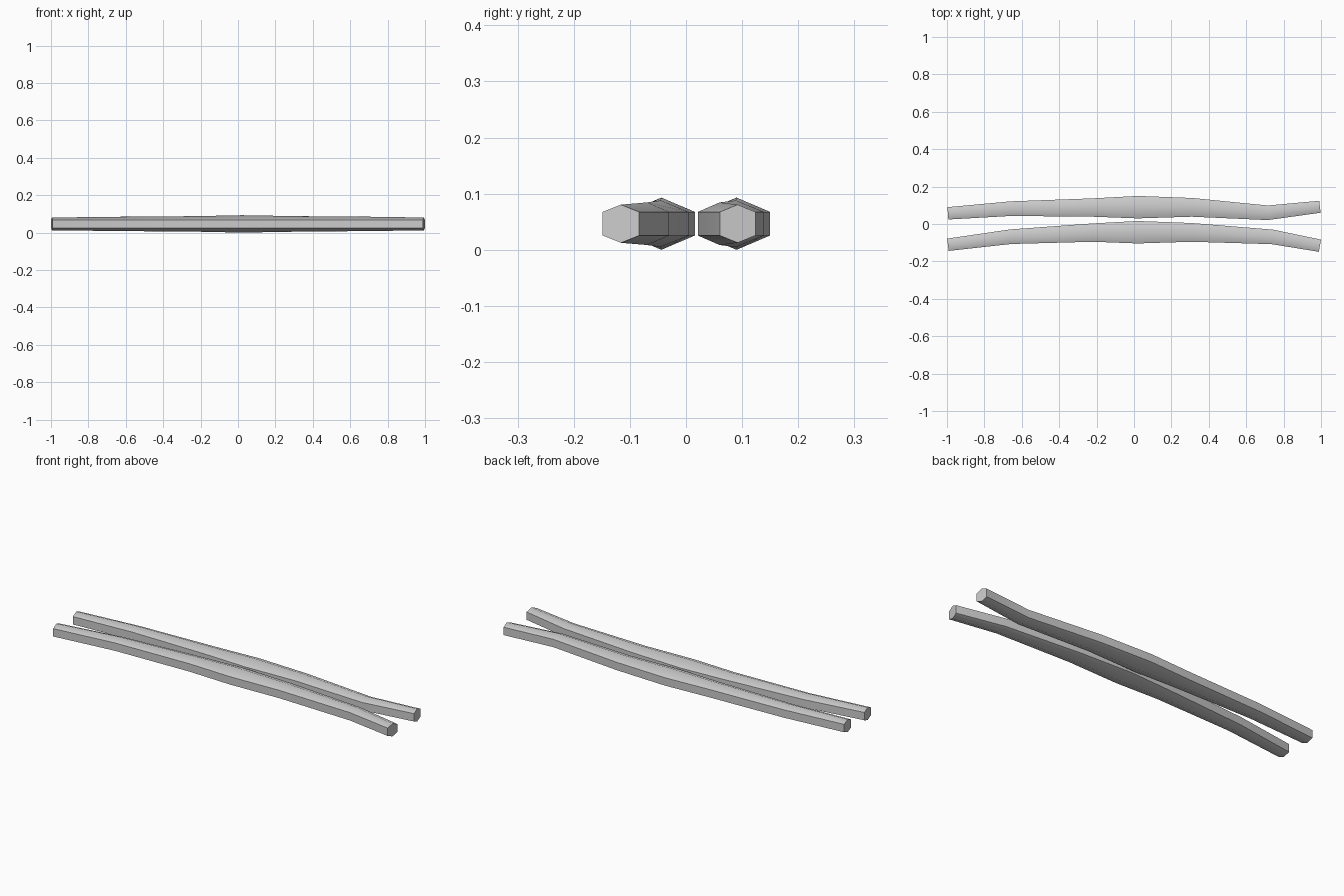
import bpy, bmesh, math
from mathutils import Vector

if "Cube" in bpy.data.objects:
    bpy.data.objects.remove(bpy.data.objects["Cube"])

MID_Z = 0.0465    # height of the stick centre lines
SIDE_H = 0.021    # half height of the flat sides


def stick(name, stations):
    """Hexagonal bent stick; stations are (x, y, half width, half height)."""
    bm = bmesh.new()
    pts = [Vector((s[0], s[1])) for s in stations]
    rings = []
    for i, (x, y, w, h) in enumerate(stations):
        # ring stands across the local direction of the stick
        a = pts[max(i - 1, 0)]
        b = pts[min(i + 1, len(pts) - 1)]
        d = (b - a).normalized()
        n = Vector((-d.y, d.x))
        section = [(w, SIDE_H), (0, h), (-w, SIDE_H),
                   (-w, -SIDE_H), (0, -h), (w, -SIDE_H)]
        rings.append([bm.verts.new((x + n.x * u, y + n.y * u, MID_Z + v))
                      for u, v in section])
    for r0, r1 in zip(rings, rings[1:]):
        for k in range(6):
            j = (k + 1) % 6
            bm.faces.new((r0[k], r0[j], r1[j], r1[k]))
    bm.faces.new(rings[0])
    bm.faces.new(rings[-1])
    bmesh.ops.recalc_face_normals(bm, faces=bm.faces)
    mesh = bpy.data.meshes.new(name)
    bm.to_mesh(mesh)
    bm.free()
    # soft top and bottom ridges, sharp sides and ends
    mesh.shade_smooth()
    mesh.set_sharp_from_angle(angle=math.radians(50))
    obj = bpy.data.objects.new(name, mesh)
    bpy.context.collection.objects.link(obj)
    return obj


# back stick, tip bent away at its right end
stick("back_stick", [
    (-0.995, 0.057, 0.033, 0.034),
    (-0.66, 0.082, 0.039, 0.038),
    (-0.22, 0.088, 0.049, 0.0415),
    (0.02, 0.090, 0.060, 0.0465),
    (0.31, 0.089, 0.050, 0.0415),
    (0.715, 0.060, 0.039, 0.038),
    (0.994, 0.092, 0.032, 0.034),
])

# front stick, a single even bow
stick("front_stick", [
    (-0.995, -0.111, 0.033, 0.034),
    (-0.66, -0.068, 0.039, 0.038),
    (-0.22, -0.046, 0.049, 0.0415),
    (0.02, -0.044, 0.060, 0.0465),
    (0.31, -0.045, 0.050, 0.0415),
    (0.74, -0.069, 0.039, 0.038),
    (0.994, -0.116, 0.033, 0.034),
])
